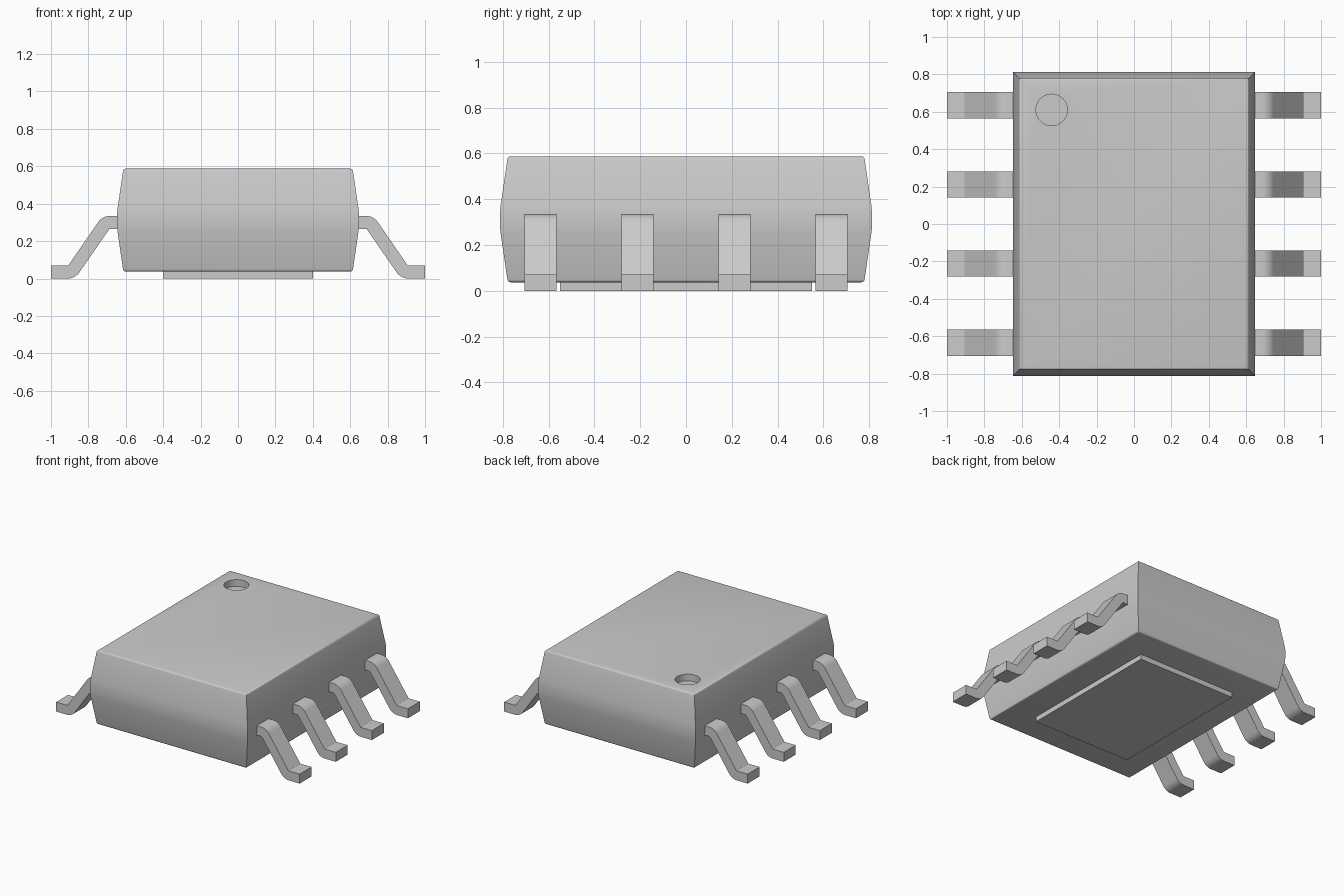
import bpy, bmesh
from math import sin, cos, radians, pi
from mathutils import Vector

cube = bpy.data.objects.get("Cube")
if cube:
    bpy.data.objects.remove(cube, do_unlink=True)

grey = bpy.data.materials.new("plain grey")
grey.use_nodes = True
colour = (0.6, 0.6, 0.6, 1)
grey.diffuse_color = colour
grey.node_tree.nodes["Principled BSDF"].inputs["Base Color"].default_value = colour


def finish(bm, name):
    bmesh.ops.recalc_face_normals(bm, faces=bm.faces)
    mesh = bpy.data.meshes.new(name)
    bm.to_mesh(mesh)
    bm.free()
    mesh.materials.append(grey)
    obj = bpy.data.objects.new(name, mesh)
    bpy.context.collection.objects.link(obj)
    return obj


def activate(obj):
    bpy.ops.object.select_all(action='DESELECT')
    obj.select_set(True)
    bpy.context.view_layer.objects.active = obj


def smooth(obj):
    activate(obj)
    bpy.ops.object.shade_smooth_by_angle(angle=radians(30))


# Moulded body: three stacked rectangles, widest at the middle
HALF_X, HALF_Y, MID_Z = 0.65, 0.815, 0.312
BOTTOM, TOP = 0.037, 0.587
bm = bmesh.new()
rings = []
for z, inset in ((BOTTOM, 0.037), (MID_Z, -0.003), (TOP, 0.037)):
    x, y = HALF_X - inset, HALF_Y - inset
    rings.append([bm.verts.new((sx * x, sy * y, z))
                  for sx, sy in ((-1, -1), (1, -1), (1, 1), (-1, 1))])
for low, high in zip(rings, rings[1:]):
    for i in range(4):
        j = (i + 1) % 4
        bm.faces.new((low[i], low[j], high[j], high[i]))
bm.faces.new(rings[0][::-1])
bm.faces.new(rings[2])


def bevel_level(z, offset, segments):
    edges = [e for e in bm.edges if all(abs(v.co.z - z) < 1e-4 for v in e.verts)]
    bmesh.ops.bevel(bm, geom=edges, offset=offset, offset_type='OFFSET',
                    segments=segments, profile=0.5, affect='EDGES')


bevel_level(MID_Z, 0.06, 6)
bevel_level(TOP, 0.012, 3)
bevel_level(BOTTOM, 0.012, 3)
body = finish(bm, "body")

# Round pin-one dimple cut into the top
bm = bmesh.new()
bmesh.ops.create_cone(bm, cap_ends=True, segments=48, radius1=0.084,
                      radius2=0.084, depth=0.1)
bmesh.ops.translate(bm, verts=bm.verts, vec=(-0.44, 0.61, TOP))
cutter = finish(bm, "dimple_cutter")
cutter.hide_render = True
activate(body)
cut = body.modifiers.new("dimple", 'BOOLEAN')
cut.operation = 'DIFFERENCE'
cut.solver = 'EXACT'
cut.object = cutter
bpy.ops.object.modifier_apply(modifier=cut.name)
bpy.data.objects.remove(cutter, do_unlink=True)
smooth(body)

# Thermal pad under the body
bm = bmesh.new()
bmesh.ops.create_cube(bm, size=1)
bmesh.ops.scale(bm, verts=bm.verts, vec=(0.8, 1.1, 0.06))
bmesh.ops.translate(bm, verts=bm.verts, vec=(0, 0, 0.03))
finish(bm, "thermal_pad")

# Gull-wing leads: two opposite bends along a centre line, given thickness
THICK, WIDTH, RADIUS, STEPS = 0.07, 0.14, 0.04, 6
SLOPE = radians(55)
HIGH, LOW = 0.3, THICK / 2
START, END = 0.685, 0.91


def lead_outline():
    path = [(Vector((0.6, HIGH)), 0)]
    turns = [SLOPE * i / STEPS for i in range(STEPS + 1)]
    for a in turns:
        path.append((Vector((START + RADIUS * sin(a), HIGH - RADIUS + RADIUS * cos(a))), a))
    for a in reversed(turns):
        path.append((Vector((END - RADIUS * sin(a), LOW + RADIUS - RADIUS * cos(a))), a))
    path.append((Vector((1, LOW)), 0))
    upper = [p + Vector((sin(a), cos(a))) * THICK / 2 for p, a in path]
    lower = [p - Vector((sin(a), cos(a))) * THICK / 2 for p, a in path]
    return upper + lower[::-1]


def make_lead(name, side, y):
    bm = bmesh.new()
    face = bm.faces.new([bm.verts.new((side * p.x, y - WIDTH / 2, p.y))
                         for p in lead_outline()])
    moved = bmesh.ops.extrude_face_region(bm, geom=[face])["geom"]
    bmesh.ops.translate(bm, vec=(0, WIDTH, 0),
                        verts=[g for g in moved if isinstance(g, bmesh.types.BMVert)])
    smooth(finish(bm, name))


for side, label in ((1, "left"), (-1, "right")):
    for i in range(4):
        make_lead(f"{label}_lead_{i + 1}", side, (i - 1.5) * 0.423)
